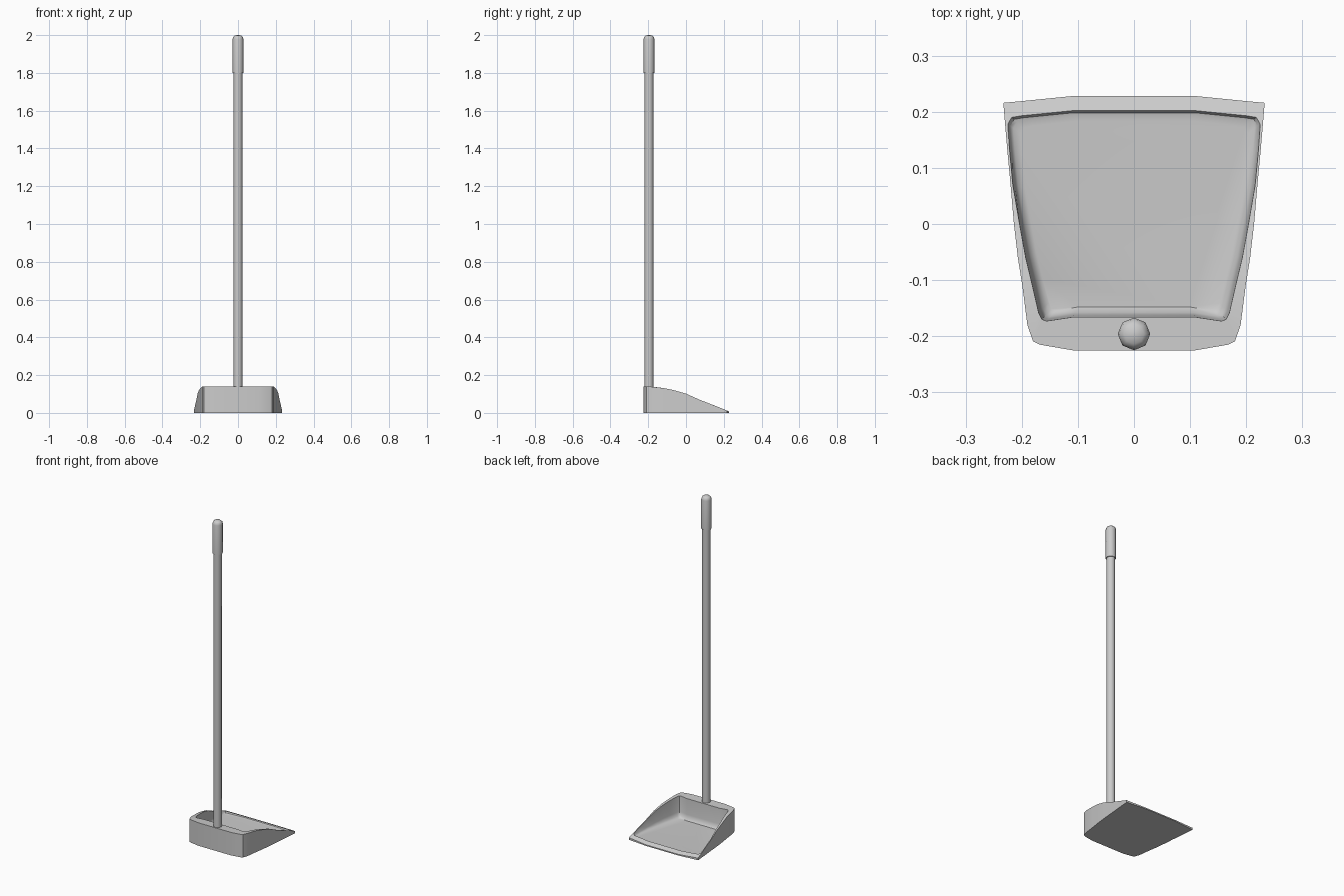
import bpy, bmesh, math

cube = bpy.data.objects.get("Cube")
if cube:
    bpy.data.objects.remove(cube, do_unlink=True)

grey = bpy.data.materials.new("light_grey_plastic")
grey.use_nodes = True
colour = (0.6, 0.6, 0.6, 1)
grey.diffuse_color = colour
grey.node_tree.nodes["Principled BSDF"].inputs["Base Color"].default_value = colour


def loft(name, rings, sharp):
    """Skin a stack of closed rings and cap both ends."""
    bm = bmesh.new()
    loops = [[bm.verts.new(p) for p in ring] for ring in rings]
    for a, b in zip(loops, loops[1:]):
        for i in range(len(a)):
            j = (i + 1) % len(a)
            bm.faces.new((a[i], a[j], b[j], b[i]))
    bm.faces.new(loops[0])
    bm.faces.new(loops[-1])
    bmesh.ops.recalc_face_normals(bm, faces=bm.faces)
    mesh = bpy.data.meshes.new(name)
    bm.to_mesh(mesh)
    bm.free()
    mesh.materials.append(grey)
    obj = bpy.data.objects.new(name, mesh)
    bpy.context.collection.objects.link(obj)
    bpy.ops.object.select_all(action='DESELECT')
    obj.select_set(True)
    bpy.context.view_layer.objects.active = obj
    bpy.ops.object.shade_smooth_by_angle(angle=math.radians(sharp))
    return obj


# Pan: half outline from open lip to rear wall, as outer x, y and inner x, y
HALF = [
    (.11, .228, .11, .202), (.2, .219, .2, .193), (.233, .216, .218, .19),
    (.232, .205, .225, .178), (.226, .134, .222, .134), (.22, .07, .216, .07),
    (.214, 0, .204, 0), (.207, -.06, .193, -.06), (.199, -.11, .181, -.11),
    (.19, -.18, .17, -.158), (.18, -.209, .164, -.17),
    (.168, -.215, .156, -.173), (.11, -.225, .11, -.166),
]
outline = HALF + [(-a, b, -c, d) for a, b, c, d in reversed(HALF)]
outer = [p[:2] for p in outline]
inner = [p[2:] for p in outline]

# Rim height along the depth of the pan
RIM = [(-.23, .14), (-.17, .138), (-.087, .127), (0, .102), (.071, .07),
       (.202, .019), (.23, .006)]
FLOOR = .012


def rim(y):
    for (y0, z0), (y1, z1) in zip(RIM, RIM[1:]):
        if y <= y1:
            return z0 + (z1 - z0) * (y - y0) / (y1 - y0)
    return RIM[-1][1]


def inside(inset, level):
    k = 1 - inset / .2
    return [(x * k, .015 + (y - .015) * k, FLOOR + (rim(y) - FLOOR) * level)
            for x, y in inner]


loft("dustpan_body", [
    [(x, y, 0) for x, y in outer],
    [(x, y, rim(y)) for x, y in outer],
    inside(0, 1), inside(.004, .25), inside(.009, .08), inside(.02, 0),
], 40)


# Handle: octagonal pole and thicker rounded grip
def turned(name, profile):
    rings = []
    for r, z in profile:
        rings.append([(r * math.cos(i * math.tau / 8),
                       -.196 + r * math.sin(i * math.tau / 8), z)
                      for i in range(8)])
    return loft(name, rings, 50)


turned("handle_pole", [(.024, .13), (.024, 1.81)])
turned("handle_grip", [(.029, 1.8), (.029, 1.978), (.026, 1.99),
                       (.018, 1.997), (.004, 2)])
